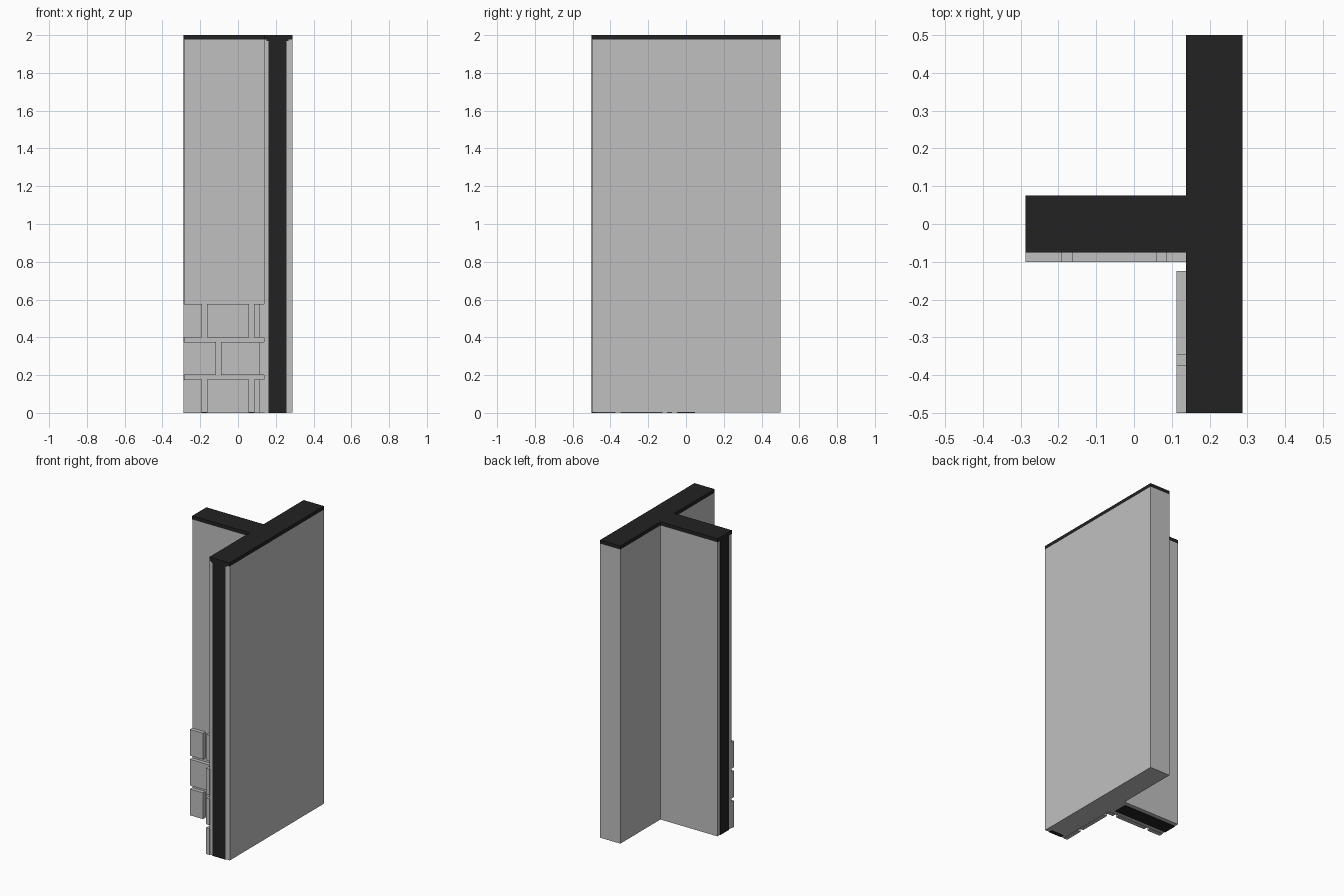
import bpy

cube = bpy.data.objects.get("Cube")
if cube:
    bpy.data.objects.remove(cube, do_unlink=True)


def material(name, value):
    m = bpy.data.materials.new(name)
    m.use_nodes = True
    colour = (value, value, value, 1)
    m.diffuse_color = colour
    bsdf = next(n for n in m.node_tree.nodes if n.type == 'BSDF_PRINCIPLED')
    bsdf.inputs["Base Color"].default_value = colour
    return m


GREY = material("stone_grey", 0.53)
BLACK = material("charcoal_black", 0.016)


def prism(name, outline, z0, z1, mat):
    """Extrude a counter-clockwise plan outline from z0 to z1."""
    n = len(outline)
    verts = [(x, y, z) for z in (z0, z1) for x, y in outline]
    faces = [tuple(reversed(range(n))), tuple(range(n, 2 * n))]
    faces += [(i, (i + 1) % n, n + (i + 1) % n, n + i) for i in range(n)]
    mesh = bpy.data.meshes.new(name)
    mesh.from_pydata(verts, [], faces)
    mesh.materials.append(mat)
    ob = bpy.data.objects.new(name, mesh)
    bpy.context.collection.objects.link(ob)
    return ob


def box(name, x, y, z, mat):
    (x0, x1), (y0, y1) = x, y
    return prism(name, [(x0, y0), (x1, y0), (x1, y1), (x0, y1)], *z, mat)


# T-shaped plan: long wall at right, short stem wall running to -x
X0, XJ, X1 = -0.2875, 0.1375, 0.2875   # stem end, junction, outer face
HALF, T = 0.5, 0.075                   # half wall length, half thickness
CAP = 1.976
EPS = 0.002                            # inset that leaves the core proud


def t_plan(inset):
    return [(X0 + inset, -T), (XJ, -T), (XJ, -HALF + inset),
            (X1, -HALF + inset), (X1, HALF), (XJ, HALF),
            (XJ, T), (X0 + inset, T)]


prism("wall_body", t_plan(EPS), EPS, CAP, GREY)
prism("wall_cap", t_plan(0), CAP, 2.0, BLACK)

# Dark core showing at the open wall ends and underneath
box("front_end_strip", (0.162, 0.257), (-HALF, -0.475), (0, CAP), BLACK)
box("front_strip_head", (0.151, 0.267), (-HALF, -0.49), (1.968, CAP), BLACK)
box("stem_core", (X0, 0.11), (-0.047, 0.047), (0, CAP), BLACK)

# Raised brick courses in the front corner, joints staggered by row
D = 0.025
stem_rows = [[(X0, -0.19), (-0.164, 0.059), (0.085, XJ)],
             [(X0, -0.116), (-0.09, XJ)]]
wall_rows = [[(-HALF, -0.373), (-0.347, -0.124)],
             [(-HALF, -0.248), (-0.222, -0.124)]]
for row in range(3):
    z = (0.2 * row, 0.2 * row + 0.176)
    for i, span in enumerate(stem_rows[row % 2]):
        box(f"stem_brick_{row}_{i}", span, (-T - D, -T + EPS), z, GREY)
    for i, span in enumerate(wall_rows[row % 2]):
        box(f"wall_brick_{row}_{i}", (XJ - D, XJ + EPS), span, z, GREY)
